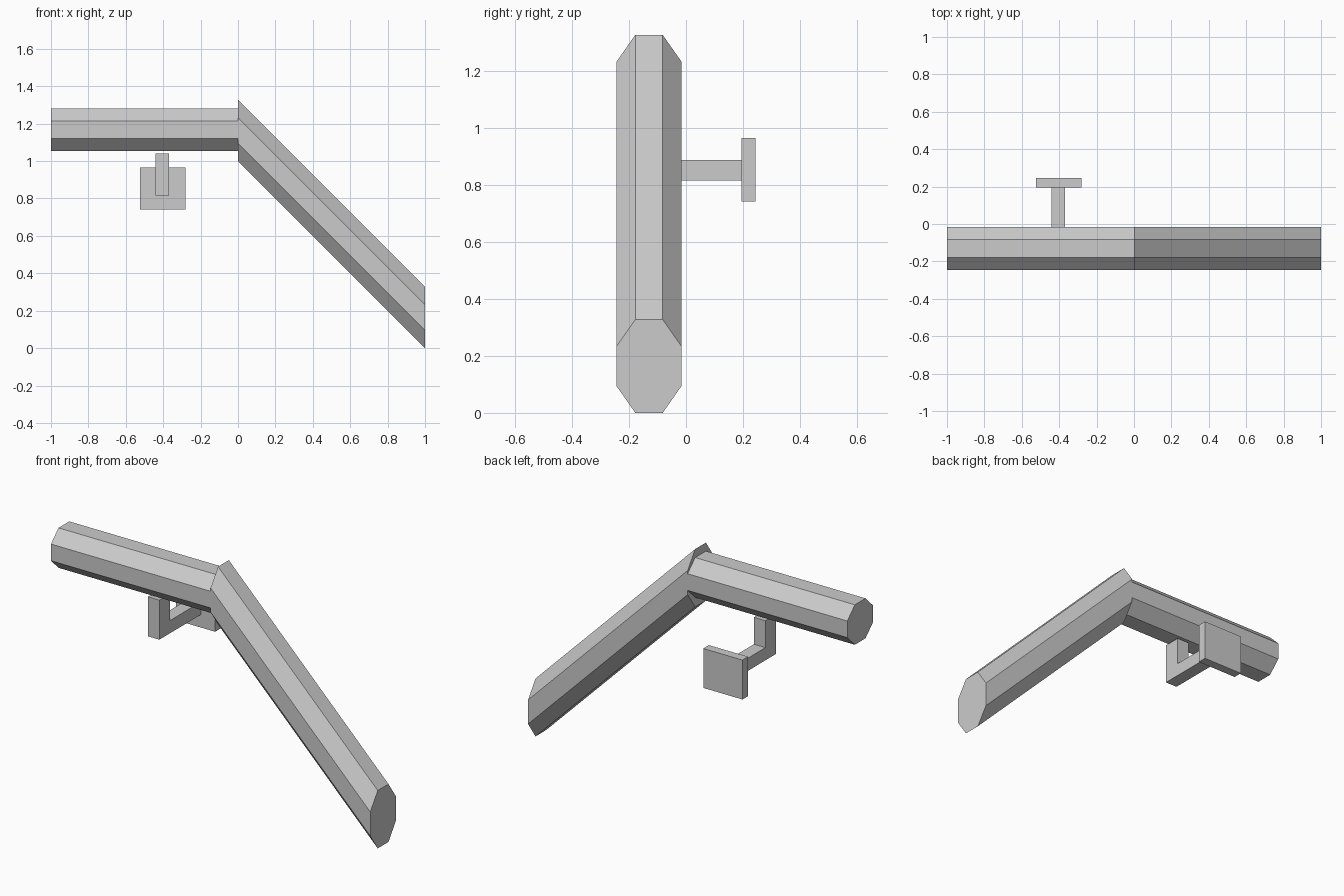
import bpy

cube = bpy.data.objects.get("Cube")
if cube:
    bpy.data.objects.remove(cube, do_unlink=True)

grey = bpy.data.materials.new("rail grey")
grey.use_nodes = True
colour = (0.6, 0.6, 0.6, 1)
grey.diffuse_color = colour
grey.node_tree.nodes["Principled BSDF"].inputs["Base Color"].default_value = colour

RAIL_Y = -0.13


def prism(name, section_a, section_b):
    """Closed solid joining two matching cross-sections."""
    n = len(section_a)
    faces = [tuple(reversed(range(n))), tuple(range(n, 2 * n))]
    faces += [(i, (i + 1) % n, n + (i + 1) % n, n + i) for i in range(n)]
    mesh = bpy.data.meshes.new(name)
    mesh.from_pydata(section_a + section_b, [], faces)
    mesh.materials.append(grey)
    obj = bpy.data.objects.new(name, mesh)
    bpy.context.collection.objects.link(obj)
    return obj


def octagon(x, z, half_height):
    """Upright eight-sided rail section at the given x."""
    wide, flat, ratio = 0.115, 0.048, 0.417
    low = half_height * ratio
    half = [(flat, -half_height), (wide, -low), (wide, low), (flat, half_height)]
    loop = half + [(-y, -dz) for y, dz in half]
    return [(x, RAIL_Y + y, z + dz) for y, dz in loop]


def box(name, xs, ys, zs):
    corners = [(ys[0], zs[0]), (ys[1], zs[0]), (ys[1], zs[1]), (ys[0], zs[1])]
    return prism(name, *[[(x, y, z) for y, z in corners] for x in xs])


# Handrail: a level run and a descending run with vertical cut ends
prism("level_rail", octagon(-1, 1.167, 0.113), octagon(0, 1.167, 0.113))
prism("sloped_rail", octagon(0, 1.164, 0.164), octagon(1, 0.164, 0.164))

# Wall bracket: post below the rail, arm to the wall, mounting plate
post_x = (-0.44, -0.368)
box("bracket_post", post_x, (-0.178, -0.082), (0.816, 1.04))
box("bracket_arm", post_x, (-0.082, 0.195), (0.816, 0.888))
box("wall_plate", (-0.525, -0.28), (0.195, 0.245), (0.742, 0.965))
